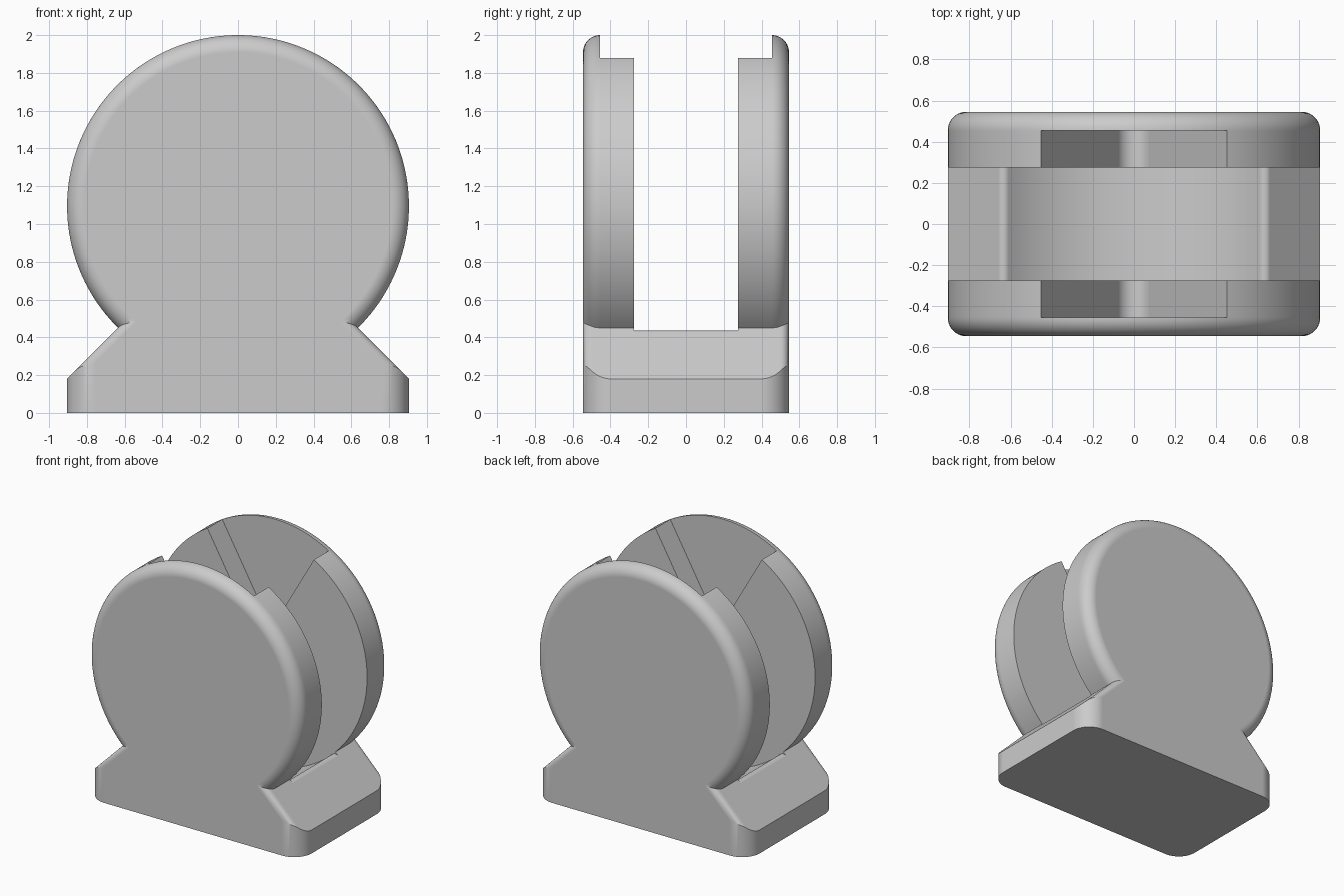
import bpy, bmesh, math

cube = bpy.data.objects.get("Cube")
if cube:
    bpy.data.objects.remove(cube, do_unlink=True)

R, CZ = 0.905, 1.095        # disc radius and centre height
HALF = 0.545                # half depth
SLOPE = 1.085               # shoulder line: x + z = SLOPE
R2 = math.sqrt(2)

grey = bpy.data.materials.new("light grey")
grey.use_nodes = True
colour = (0.6, 0.6, 0.6, 1)
grey.diffuse_color = colour
grey.node_tree.nodes["Principled BSDF"].inputs["Base Color"].default_value = colour


def loft(name, loops):
    """Skin a row of (y, outline) loops and cap both ends."""
    bm = bmesh.new()
    rings = [[bm.verts.new((x, y, z)) for x, z in pts] for y, pts in loops]
    n = len(rings[0])
    for a, b in zip(rings, rings[1:]):
        for i in range(n):
            j = (i + 1) % n
            bm.faces.new((a[i], a[j], b[j], b[i]))
    bm.faces.new(rings[0])
    bm.faces.new(rings[-1])
    bmesh.ops.recalc_face_normals(bm, faces=bm.faces)
    mesh = bpy.data.meshes.new(name)
    bm.to_mesh(mesh)
    bm.free()
    mesh.materials.append(grey)
    obj = bpy.data.objects.new(name, mesh)
    bpy.context.collection.objects.link(obj)
    return obj


def arc(cx, cz, r, a0, a1, n):
    """Points on a circle; angle 0 points down and grows towards +x."""
    return [(cx + r * math.sin(a0 + (a1 - a0) * i / n),
             cz - r * math.cos(a0 + (a1 - a0) * i / n)) for i in range(n + 1)]


def mirrored(half):
    """Close a right-hand half outline with its mirror image."""
    return half + [(-x, z) for x, z in reversed(half) if abs(x) > 1e-6]


def inset(y, r):
    """How far a rounded edge of radius r has pulled in at depth y."""
    d = max(0.0, abs(y) - (HALF - r))
    return r - math.sqrt(max(0.0, r * r - d * d))


def body_outline(y):
    disc, slope, side = inset(y, 0.09), inset(y, 0.045), inset(y, 0.15)
    r, x = R - disc, R - side
    t = math.pi / 4 + math.asin((SLOPE - CZ - slope * R2) / (r * R2))
    return mirrored([(x, 0), (x, SLOPE - slope * R2 - x)] + arc(0, CZ, r, t, math.pi, 64))


# Body: disc merged with a sloped base, rounded at front and back
steps = [HALF - 0.15 + 0.15 * math.sin(math.pi / 2 * i / 18) for i in range(19)]
depths = [-y for y in reversed(steps)] + steps
body = loft("bracket_body", [(y, body_outline(y)) for y in depths])

# Wheel slot: round floor with softened crests on the base shoulders
f = 0.036
t = math.pi / 4 + math.asin((SLOPE - f * R2 - CZ) / ((R + f) * R2))
cx, cz = (R + f) * math.sin(t), CZ - (R + f) * math.cos(t)
crest = arc(cx, cz, f, t + math.pi, 0.75 * math.pi, 8)
slot = arc(0, CZ, R, 0, t, 32) + crest[1:] + [(1.2, crest[-1][1]), (1.2, 2.2)]
slot_outline = mirrored(slot)

# Axle groove: 60 degree V with a rounded bottom
g = 0.0866
groove = arc(0, CZ + 2 * g, g, 0, math.pi / 3, 10)
groove.append(((2.2 - CZ) / math.tan(math.pi / 3), 2.2))
groove_outline = mirrored(groove)

for name, outline, half in (("wheel_slot", slot_outline, 0.275),
                            ("axle_groove", groove_outline, 0.455)):
    cutter = loft(name, [(-half, outline), (half, outline)])
    cutter.hide_render = True
    mod = body.modifiers.new(name, "BOOLEAN")
    mod.operation, mod.solver, mod.object = "DIFFERENCE", "EXACT", cutter
    bpy.context.view_layer.objects.active = body
    bpy.ops.object.modifier_apply(modifier=name)
    bpy.data.objects.remove(cutter, do_unlink=True)

# Smooth rounded edges, crisp cuts
bpy.ops.object.select_all(action="DESELECT")
body.select_set(True)
bpy.context.view_layer.objects.active = body
bpy.ops.object.shade_smooth_by_angle(angle=math.radians(25))
weighted = body.modifiers.new("even_shading", "WEIGHTED_NORMAL")
weighted.keep_sharp = True
